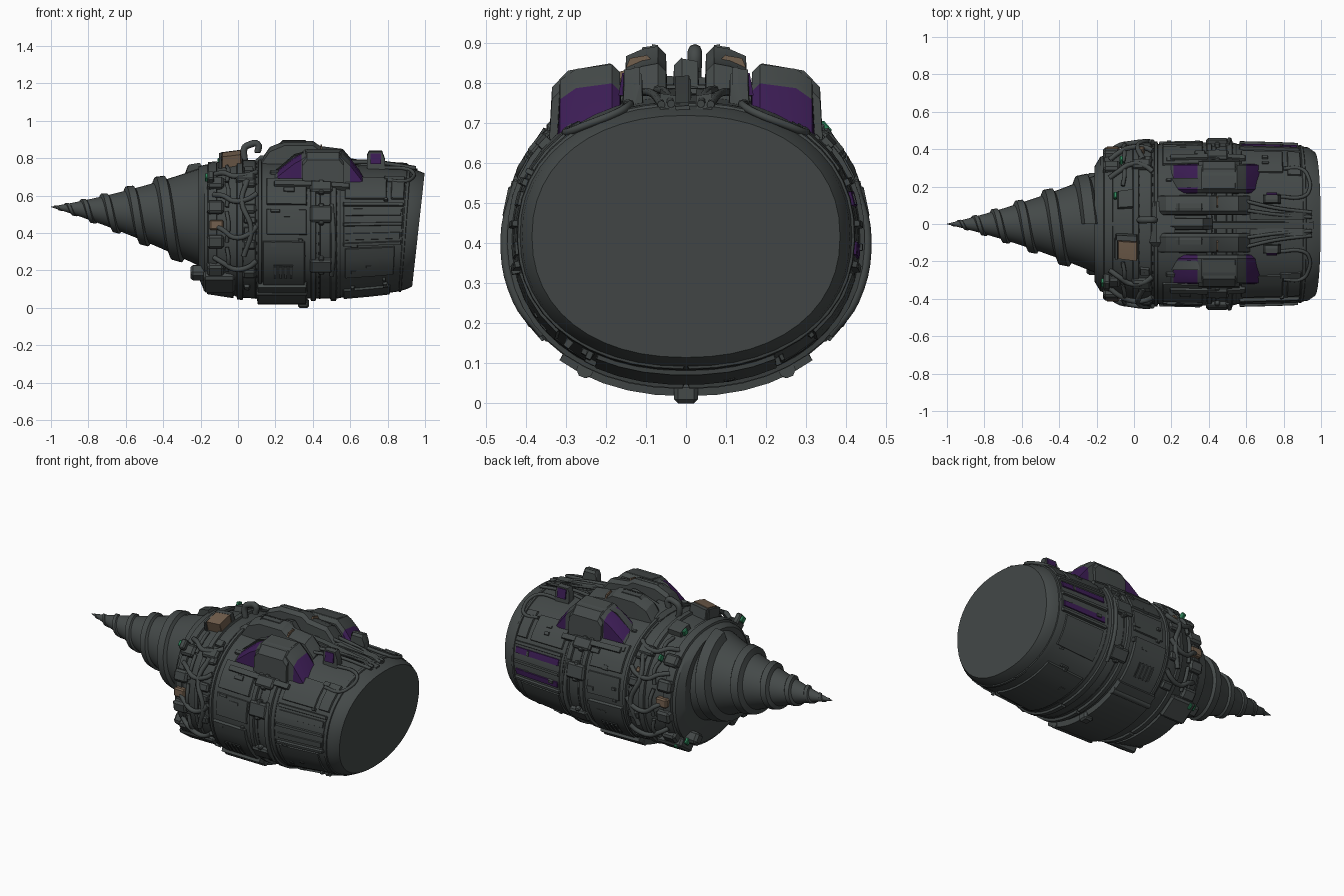
import bpy, bmesh, math, random
from mathutils import Vector, Matrix

if "Cube" in bpy.data.objects:
    bpy.data.objects.remove(bpy.data.objects["Cube"])
random.seed(4)


def material(name, rgb):
    m = bpy.data.materials.new(name)
    m.use_nodes = True
    m.diffuse_color = (*rgb, 1)
    m.node_tree.nodes["Principled BSDF"].inputs["Base Color"].default_value = (*rgb, 1)
    return m


GREY = material("gunmetal grey", (.058, .067, .066))
DARK = material("dark recess", (.035, .04, .04))
PURPLE = material("purple glass", (.045, .012, .09))
TAN = material("worn tan", (.17, .115, .075))
GREEN = material("green lamp", (.03, .25, .11))


def finish(name, bm, mats):
    me = bpy.data.meshes.new(name)
    bm.to_mesh(me)
    bm.free()
    for m in mats:
        me.materials.append(m)
    for p in me.polygons:
        p.use_smooth = True
    me.set_sharp_from_angle(angle=math.radians(28))
    ob = bpy.data.objects.new(name, me)
    bpy.context.collection.objects.link(ob)


def loft(name, rings, mats=(GREY,), rule=None):
    bm = bmesh.new()
    vs = [[bm.verts.new(p) for p in r] for r in rings]
    n = len(rings[0])
    for a, b in zip(vs, vs[1:]):
        for i in range(n):
            bm.faces.new((a[i], a[(i + 1) % n], b[(i + 1) % n], b[i]))
    bm.faces.new(vs[0])
    bm.faces.new(vs[-1])
    bmesh.ops.recalc_face_normals(bm, faces=bm.faces)
    if rule:
        for f in bm.faces:
            f.material_index = rule(f)
    finish(name, bm, mats)


# Hull stations: x, half width, bottom, top
STATIONS = [(-.21, .31, .16, .755), (-.18, .36, .09, .765), (-.02, .405, .065, .785),
            (.0, .415, .055, .79), (.1, .428, .05, .79), (.38, .435, .05, .785),
            (.53, .435, .05, .775), (.55, .428, .055, .77), (.88, .42, .085, .755),
            (.96, .41, .1, .735), (1, .385, .115, .72)]
POWER = 2.2


def section(x):
    x = min(max(x, STATIONS[0][0]), 1)
    for p, q in zip(STATIONS, STATIONS[1:]):
        if x <= q[0]:
            t = (x - p[0]) / (q[0] - p[0])
            return [u + (v - u) * t for u, v in zip(p[1:], q[1:])]


def surface(x, deg, off=0):
    """Hull point and normal; deg runs from the top, positive toward +y."""
    w, lo, hi = section(x)
    c, h = (lo + hi) / 2, (hi - lo) / 2
    s, k = math.sin(math.radians(deg)), math.cos(math.radians(deg))
    u = math.copysign(abs(s) ** (2 / POWER), s)
    v = math.copysign(abs(k) ** (2 / POWER), k)
    nrm = Vector((0, math.copysign(abs(u) ** (POWER - 1), u) / w,
                  math.copysign(abs(v) ** (POWER - 1), v) / h)).normalized()
    slant = .11 * min(max((x - .75) / .25, 0), 1)
    z = c + h * v
    return Vector((x + slant * (z - .74), w * u, z)) + nrm * off, nrm


def angle_at(x, z):
    _, lo, hi = section(x)
    t = max(-1, min(1, (z - (lo + hi) / 2) / ((hi - lo) / 2)))
    return math.degrees(math.acos(math.copysign(abs(t) ** (POWER / 2), t)))


def plate(name, x0, x1, a0, a1, thick, mat=GREY):
    """Raised panel with chamfered rim that follows the hull."""
    na, nx = max(2, int(abs(a1 - a0) / 8)), max(1, int((x1 - x0) / .1))
    inset = min(.006, (x1 - x0) * .2)
    ai = math.copysign(min(.8, abs(a1 - a0) * .2), a1 - a0)
    xs = [x0] + [x0 + inset + (x1 - x0 - 2 * inset) * i / nx for i in range(nx + 1)] + [x1]
    an = [a0] + [a0 + ai + (a1 - a0 - 2 * ai) * i / na for i in range(na + 1)] + [a1]
    bm = bmesh.new()
    g = [[bm.verts.new(surface(x, a, -.006 if i in (0, len(xs) - 1) or j in (0, len(an) - 1)
                               else thick)[0]) for j, a in enumerate(an)]
         for i, x in enumerate(xs)]
    for r, q in zip(g, g[1:]):
        for j in range(len(an) - 1):
            bm.faces.new((r[j], r[j + 1], q[j + 1], q[j]))
    bm.normal_update()
    mid = list(bm.faces)[len(bm.faces) // 2]
    if mid.normal.dot(mid.calc_center_median() - Vector((mid.calc_center_median().x, 0, .42))) < 0:
        bmesh.ops.reverse_faces(bm, faces=bm.faces)
    finish(name, bm, [mat])


def side_plate(name, s, x0, x1, z0, z1, thick, mat=GREY):
    plate(name, x0, x1, s * angle_at(x0, z1), s * angle_at(x0, z0), thick, mat)


def block(name, x, deg, size, off=0, mat=GREY):
    """Bevelled block seated on the hull; size is along, around, out."""
    p, n = surface(x, deg, off)
    ax = Vector((1, 0, 0))
    rot = Matrix((ax, n.cross(ax), n)).transposed().to_4x4()
    bm = bmesh.new()
    bmesh.ops.create_cube(bm, size=1, matrix=Matrix.Translation(p) @ rot @ Matrix.Diagonal((*size, 1)))
    bmesh.ops.bevel(bm, geom=bm.edges[:], offset=min(size) * .2, segments=1, affect='EDGES')
    finish(name, bm, [mat])


def tube(name, pts, r):
    """Pipe through hull coordinates (x, deg, offset)."""
    cu = bpy.data.curves.new(name, 'CURVE')
    cu.dimensions, cu.bevel_depth, cu.bevel_resolution = '3D', r, 2
    cu.resolution_u, cu.use_fill_caps = 5, True
    sp = cu.splines.new('BEZIER')
    sp.bezier_points.add(len(pts) - 1)
    for b, p in zip(sp.bezier_points, pts):
        b.co = surface(*p)[0]
        b.handle_left_type = b.handle_right_type = 'AUTO'
    cu.materials.append(GREY)
    bpy.context.collection.objects.link(bpy.data.objects.new(name, cu))


# Drill cone and helical thread
def drill_point(d, r, a):
    return Vector((d - 1, -r * math.sin(a), .54 - .07 * d + r * math.cos(a)))


def core(d):
    return .24 * d + .11 * d * d


TAU = math.tau
loft("drill_cone", [[drill_point(d, core(d) + .001, TAU * i / 40) for i in range(40)]
                    for d in (0, .1, .2, .3, .4, .5, .6, .7, .8, .9)])
thread = []
for i in range(6 * 32 + 1):
    t = i / 32
    d = .02 + .05 * t + .0122 * t * t
    h, w = .003 + .05 * d, .012 + .08 * d
    thread.append([drill_point(d + k * w, core(d + k * w) + e * h, TAU * t)
                   for k, e in ((-.6, -.3), (-.3, 1), (.5, .75), (.8, -.3))])
loft("drill_thread", thread)

# Main hull, end cap and ring bands
loft("hull", [[surface(s[0], 360 * i / 48)[0] for i in range(48)] for s in STATIONS])
for x0, x1, t in ((-.165, -.11, .012), (-.01, .03, .012), (.105, .13, .012),
                  (.385, .42, .014), (.49, .53, .012), (.90, .925, .006)):
    plate("ring_band", x0, x1, -180, 180, t)
for x in (.09, .43, .54):
    plate("ring_groove", x, x + .012, -180, 180, .002, DARK)


def pod(name, s, rows, y0, y1, drop, mats=(GREY,), rule=None, base=.61):
    rings = []
    for x, zt in rows:
        rings.append([Vector((x, s * y, z)) for y, z in
                      ((y0, base), (y0 + .01, zt - .02), (y0 + .03, zt), (y1 - .05, zt - drop * .3),
                       (y1 - .01, zt - drop), (y1, base))])
    loft(name, rings, mats, rule)


def glass(f):
    x = f.calc_center_median().x
    return int(.21 < x < .335 or x > .595)


CANOPY = ((.19, .72), (.21, .74), (.30, .81), (.34, .832), (.36, .848), (.55, .848),
          (.585, .815), (.60, .80), (.67, .71))
SPINE = ((.10, .76), (.17, .86), (.25, .893), (.40, .893), (.44, .865), (.56, .85), (.62, .78))

for s, side in ((-1, "front"), (1, "rear")):
    def nm(part):
        return side + "_" + part

    # Canopies, spine housings and lamp boxes on the roof
    pod(nm("canopy"), s, CANOPY, .155, .325, .04, (GREY, PURPLE), glass)
    pod(nm("canopy_body"), s, ((.345, .82), (.37, .85), (.54, .85), (.565, .82)), .16, .345, .06)
    pod(nm("canopy_strut"), s, ((.20, .735), (.30, .822), (.35, .835)), .215, .245, .012)
    plate(nm("canopy_sill"), .19, .60, s * 49, s * 55, .022)
    pod(nm("spine_housing"), s, SPINE, .04, .16, .025)
    pod(nm("spine_cap"), s, ((.2, .86), (.24, .898), (.36, .898), (.39, .86)), .055, .12, .008)
    pod(nm("spine_tan_plate"), s, ((.44, .873), (.448, .873)), .07, .15, .01, (TAN,), base=.84)
    pod(nm("lamp_box"), s, ((.69, .82), (.70, .842), (.77, .842), (.785, .80)), .10, .165, .008)
    pod(nm("lamp_box_glass"), s, ((.708, .83), (.765, .83)), .12, .169, .004, (PURPLE,), base=.77)
    pod(nm("roof_rail"), s, ((.62, .77), (.66, .79), (.90, .775), (.95, .74)), .035, .075, .02)
    tube(nm("roof_hose"), [(.80, s * 42, .006), (.90, s * 42, .008), (.935, s * 35, .008),
                           (.935, s * 22, .008), (.90, s * 18, .008), (.78, s * 18, .006)], .010)
    for a in (8, 14):
        tube(nm("spine_hose"), [(.6, s * a, .02), (.75, s * a * .7, .02), (.95, s * a * .5, .012)], .01)

    # Side rails with two slots between them
    side_plate(nm("slot_bed"), s, .56, .90, .33, .56, .004)
    for z in (.552, .445, .338):
        side_plate(nm("slot_rail"), s, .56, .90, z - .012, z + .012, .016)
    for z in (.51, .38):
        side_plate(nm("slot_strip"), s, .57, .89, z - .022, z + .022, .009, PURPLE if s > 0 else GREY)

    # Side armour panels and vent
    side_plate(nm("upper_panel"), s, .15, .37, .55, .69, .010)
    side_plate(nm("middle_panel"), s, .15, .37, .39, .53, .007)
    side_plate(nm("lower_panel"), s, .13, .36, .13, .36, .016)
    side_plate(nm("vent_bed"), s, .185, .30, .165, .24, .020, DARK)
    for i in range(4):
        side_plate(nm("vent_slat"), s, .19 + i * .028, .207 + i * .028, .17, .235, .026)
    side_plate(nm("rear_upper_panel"), s, .57, .80, .58, .70, .008)
    side_plate(nm("rear_lower_panel"), s, .57, .86, .16, .32, .008)
    side_plate(nm("rear_end_panel"), s, .82, .90, .58, .70, .010)
    for z, size in ((.50, .09), (.23, .08), (.64, .07)):
        block(nm("band_clamp"), .445, s * angle_at(.44, z), (.12, size, .05))
        block(nm("clamp_bolt"), .445, s * angle_at(.44, z), (.03, size * 1.3, .04))
    tube(nm("lower_pipe"), [(.50, s * 128, .01), (.51, s * 112, .017), (.51, s * 90, .017),
                            (.50, s * 70, .01)], .012)

    # Collar pipes and blocks
    for a in (38, 62, 88, 114):
        tube(nm("collar_pipe"), [(-.13, s * a, .01), (-.08, s * (a + 3), .03), (-.02, s * (a + 8), .028),
                                 (.06, s * (a + 5), .018), (.10, s * a, .01)], .014)
        tube(nm("collar_cross_pipe"), [(-.06, s * (a - 10), .015), (-.05, s * a, .028),
                                       (-.06, s * (a + 12), .015)], .011)
        block(nm("collar_block"), -.12, s * (a + 12), (.09, .07, .06), .005)
        block(nm("collar_clip"), .06, s * (a + 13), (.07, .05, .045))
    tube(nm("collar_long_pipe"), [(.05, s * 50, .02), (.02, s * 70, .022), (.07, s * 90, .018),
                                  (.03, s * 110, .022)], .014)
    block(nm("shoulder_block"), .04, s * 46, (.10, .06, .05), .005)
    block(nm("jaw_block"), -.10, s * 142, (.17, .14, .06), .005)
    block(nm("jaw_foot"), -.20, s * 140, (.11, .07, .07), .02)
    block(nm("collar_tan_plate"), -.115, s * 88, (.075, .055, .04), .015, TAN)
    tube(nm("under_piston"), [(.10, s * 148, .018), (.2, s * 148, .018), (.37, s * 148, .018)], .022)

    # Small scattered fittings
    for i in range(26):
        x, a = random.choice((.03, .17, .24, .32, .6, .68, .78)), random.uniform(25, 165)
        plate(nm("fitting"), x, x + random.uniform(.02, .07), s * a, s * (a + random.uniform(2, 6)),
              random.uniform(.008, .018))

# Roof centre line
pod("centre_block", 1, ((.12, .79), (.2, .82), (.34, .865), (.37, .865), (.42, .80)), -.04, .04, .01)
pod("centre_fin", 1, ((.42, .82), (.6, .80), (.96, .745)), -.022, .022, .01)
pod("roof_front_plate", 1, ((.08, .78), (.12, .815), (.22, .82)), -.13, .13, .02)
tube("roof_handle", [(.035, 2, .0), (.035, 2, .065), (.06, 2, .082), (.105, 2, .085),
                     (.105, 2, .04)], .018)

# Tan roof plate in a grey seat
plate("roof_tan_plate", -.09, .02, -24, -10, .06, TAN)
plate("roof_plate_lip", -.105, -.084, -25, -9, .058)
plate("roof_plate_side", -.10, .02, -11, -6, .058)
plate("roof_plate_mate", -.09, .0, 10, 24, .03)

# Underside
plate("belly_plate", .10, .37, 138, 222, .032)
plate("belly_collar", -.17, -.02, 150, 210, .015)
plate("belly_rear_plate", .56, .84, 150, 210, .010)
block("belly_foot", .35, 180, (.06, .06, .05), .025)

# Green lamps around the collar, with grey backing on the front one
block("front_lamp_seat", -.145, -48, (.035, .06, .07), .035)
for x, a, off in ((-.168, -48, .05), (-.10, 20, .025), (-.068, 51, .04), (-.20, 136, .055),
                  (-.15, 134, .04)):
    block("collar_lamp", x, a, (.018, .035, .035), off, GREEN)
block("rear_tan_chip", .04, 64, (.03, .03, .04), .012, TAN)
